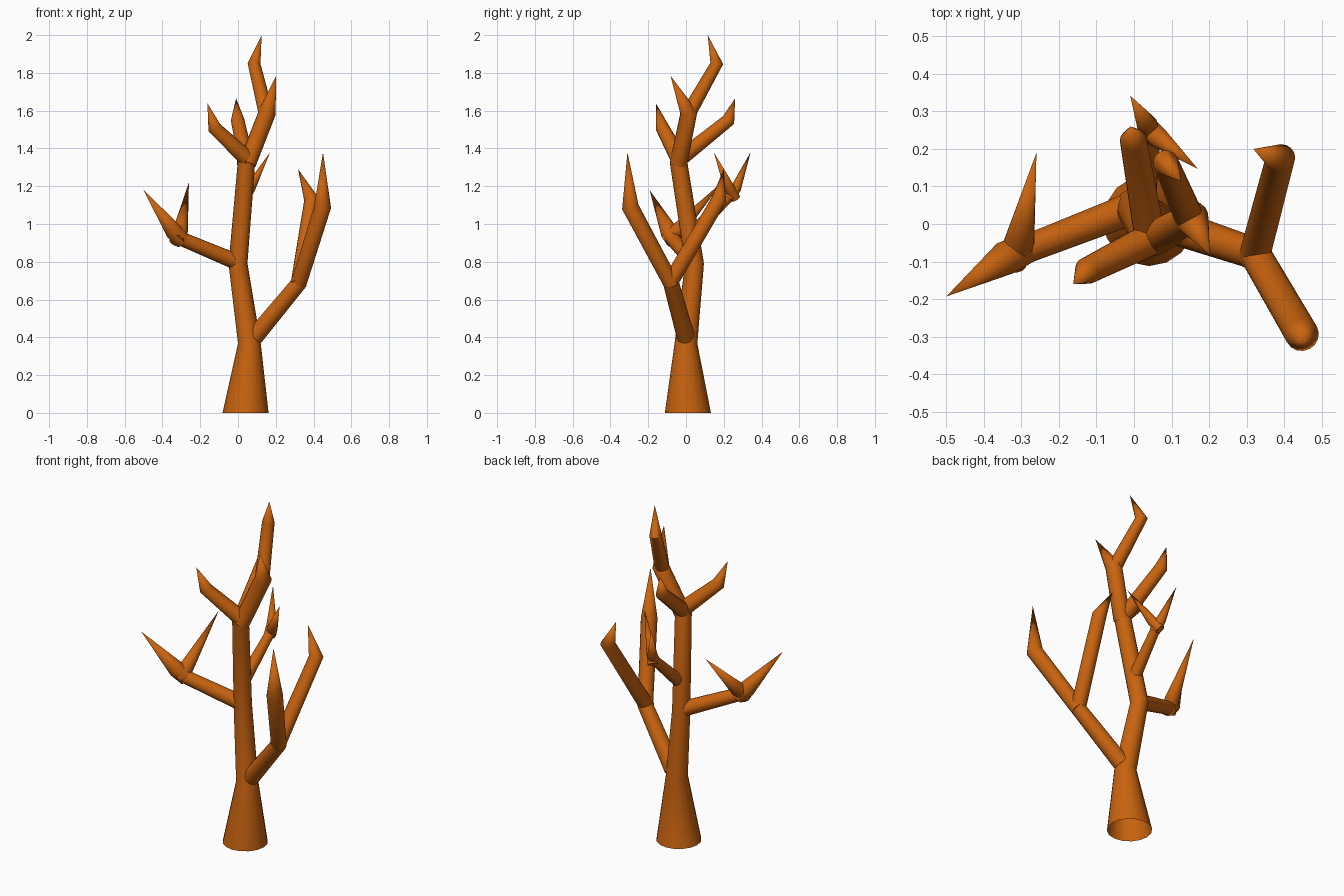
import bpy, bmesh, math
from mathutils import Vector

if "Cube" in bpy.data.objects:
    bpy.data.objects.remove(bpy.data.objects["Cube"])

SIDES = 16
bark = bpy.data.materials.new("orange brown bark")
bark.diffuse_color = (0.58, 0.125, 0.005, 1)
bark.use_nodes = True
bark.node_tree.nodes["Principled BSDF"].inputs["Base Color"].default_value = bark.diffuse_color


def limb(name, points, flat_base=False):
    """Tapered, mitred tube through (x, y, z, radius); radius 0 makes a pointed tip."""
    pos = [Vector(p[:3]) for p in points]
    dirs = [(b - a).normalized() for a, b in zip(pos, pos[1:])]
    bm = bmesh.new()
    rings = []
    side = Vector((1, 0, 0))
    for i, p in enumerate(points):
        if p[3] == 0:
            rings.append([bm.verts.new(pos[i])])
            continue
        d = (dirs[max(i - 1, 0)] + dirs[min(i, len(dirs) - 1)]).normalized()
        if i == 0 and flat_base:
            d = Vector((0, 0, 1))
        u = (side - d * side.dot(d)).normalized()
        v = d.cross(u)
        side = u
        angles = [2 * math.pi * k / SIDES for k in range(SIDES)]
        rings.append([bm.verts.new(pos[i] + p[3] * (u * math.cos(a) + v * math.sin(a)))
                      for a in angles])
    for lo, hi in zip(rings, rings[1:]):
        for k in range(SIDES):
            n = (k + 1) % SIDES
            if len(hi) == 1:
                bm.faces.new((lo[k], lo[n], hi[0]))
            else:
                bm.faces.new((lo[k], lo[n], hi[n], hi[k]))
    if not flat_base:
        bm.faces.new(rings[0][::-1])
    if len(rings[-1]) > 1:
        bm.faces.new(rings[-1])
    mesh = bpy.data.meshes.new(name)
    bm.to_mesh(mesh)
    bm.free()
    mesh.materials.append(bark)
    obj = bpy.data.objects.new(name, mesh)
    bpy.context.collection.objects.link(obj)
    bpy.ops.object.select_all(action='DESELECT')
    obj.select_set(True)
    bpy.context.view_layer.objects.active = obj
    bpy.ops.object.shade_smooth_by_angle(angle=math.radians(50))


# Trunk, flared and open at the bottom
limb("trunk", [(.04, .01, 0, .122), (.06, 0, .37, .06), (0, .045, .79, .05),
               (.045, -.04, 1.33, .046)], flat_base=True)

# Low right branch and its two forks
limb("right_branch", [(.085, 0, .40, .048), (.325, -.08, .69, .042)])
limb("right_front_fork", [(.32, -.075, .68, .042), (.448, -.295, 1.09, .045),
                          (.45, -.31, 1.38, 0)])
limb("right_back_fork", [(.32, -.09, .68, .042), (.39, .175, 1.13, .04),
                         (.318, .20, 1.29, 0)])

# Left branch with two spikes
limb("left_branch", [(-.01, .04, .80, .043), (-.32, -.08, .93, .037)])
limb("left_outer_spike", [(-.29, -.065, .91, .042), (-.34, -.09, .96, .046),
                          (-.5, -.193, 1.18, 0)])
limb("left_inner_spike", [(-.325, -.10, .91, .04), (-.305, -.045, .965, .04),
                          (-.26, .19, 1.22, 0)])

# Back branch with two spikes
limb("back_branch", [(.02, .02, .94, .036), (.045, .245, 1.16, .026)])
limb("back_outer_spike", [(.045, .225, 1.135, .03), (.035, .265, 1.19, .028),
                          (-.01, .342, 1.38, 0)])
limb("back_inner_spike", [(.035, .26, 1.135, .028), (.065, .23, 1.19, .028),
                          (.17, .147, 1.38, 0)])

# Crown: left and back forks
limb("crown_left_fork", [(.065, -.03, 1.33, .045), (-.125, -.125, 1.51, .036),
                         (-.162, -.16, 1.64, 0)])
limb("crown_back_fork", [(.045, -.05, 1.33, .042), (-.002, .225, 1.55, .036),
                         (-.01, .26, 1.665, 0)])
# Crown: main leader with spike and topmost twig
limb("crown_leader", [(.05, -.04, 1.32, .046), (.155, .015, 1.59, .046),
                      (.202, -.082, 1.785, 0)])
limb("top_twig", [(.15, .01, 1.58, .04), (.085, .163, 1.85, .034),
                  (.125, .115, 2.0, 0)])
